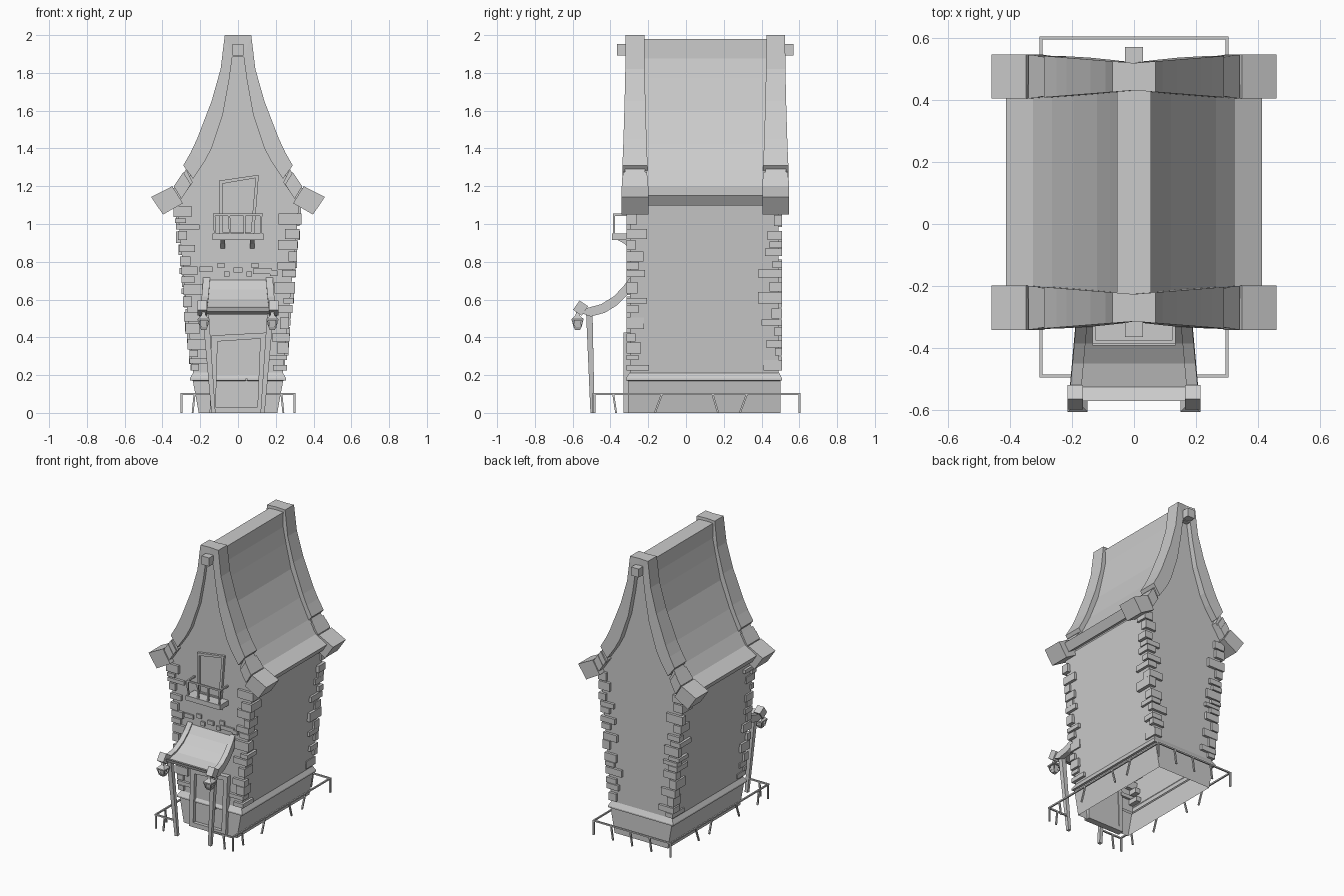
import bpy, bmesh, math, random
from mathutils import Vector, Matrix

if "Cube" in bpy.data.objects:
    bpy.data.objects.remove(bpy.data.objects["Cube"])

random.seed(4)


class Part:
    """Collects simple solids into one named mesh object."""
    def __init__(self, name):
        self.name, self.bm = name, bmesh.new()

    def box(self, c, s, rot=(0, 'Y')):
        m = Matrix.Translation(c) @ Matrix.Rotation(rot[0], 4, rot[1]) @ Matrix.Diagonal((*s, 1))
        bmesh.ops.create_cube(self.bm, size=1, matrix=m)

    def loft(self, stations, cap_start=True, cap_end=True):
        rings = [[self.bm.verts.new(p) for p in st] for st in stations]
        n = len(rings[0])
        for a, b in zip(rings, rings[1:]):
            for i in range(n):
                self.bm.faces.new((a[i], a[(i + 1) % n], b[(i + 1) % n], b[i]))
        if cap_start:
            self.bm.faces.new(rings[0][::-1])
        if cap_end:
            self.bm.faces.new(rings[-1])

    def bar(self, a, b, w0, w1=None):
        a, b = Vector(a), Vector(b)
        d = (b - a).normalized()
        u = d.cross(Vector((0, 1, 0)) if abs(d.y) < 0.9 else Vector((1, 0, 0))).normalized()
        v = d.cross(u)
        ring = lambda p, w: [p + (u * i + v * j) * w / 2 for i, j in ((1, 1), (-1, 1), (-1, -1), (1, -1))]
        self.loft([ring(a, w0), ring(b, w1 or w0)])

    def done(self):
        bmesh.ops.recalc_face_normals(self.bm, faces=self.bm.faces)
        me = bpy.data.meshes.new(self.name)
        self.bm.to_mesh(me)
        self.bm.free()
        ob = bpy.data.objects.new(self.name, me)
        bpy.context.collection.objects.link(ob)
        return ob


def rect(x, y0, y1, z):
    return [(-x, y0, z), (x, y0, z), (x, y1, z), (-x, y1, z)]


Y0, Y1 = -0.297, 0.49          # front and back wall planes
YC = 0.105                     # middle of the roof
wall_x = lambda z: 0.235 + (z - 0.2) * 0.098

# tall flaring walls with curved gables, open underneath
half = [(0.235, 0.18), (0.325, 1.12), (0.29, 1.18), (0.25, 1.265), (0.165, 1.41),
        (0.10, 1.6), (0.06, 1.8), (0.03, 1.92)]
prof = half + [(-x, z) for x, z in reversed(half)]
p = Part("walls")
p.loft([[(x, y, z) for x, z in prof] for y in (Y0, Y1)])
bmesh.ops.delete(p.bm, geom=[f for f in p.bm.faces if all(v.co.z < 0.19 for v in f.verts)], context='FACES')
p.done()

# foundation and sloped ledge
p = Part("foundation")
p.loft([rect(0.208, -0.308, 0.5, 0), rect(0.24, -0.308, 0.5, 0.175)], False, False)
p.done()
p = Part("foundation_ledge")
p.loft([rect(0.24, -0.308, 0.5, 0.17), rect(0.255, -0.318, 0.508, 0.172),
        rect(0.255, -0.318, 0.508, 0.183), rect(0.236, -0.298, 0.491, 0.215)], False, False)
p.done()

# irregular corner stones
p = Part("corner_stones")
for sx in (-1, 1):
    for y, sy in ((Y0, 1), (Y1, -1)):
        z, k = 0.225, 0
        while z < 1.06:
            h = random.uniform(0.025, 0.062)
            wx, wy = (random.uniform(0.03, 0.06), random.uniform(0.06, 0.12))
            if k % 2:
                wx, wy = random.uniform(0.07, 0.11), random.uniform(0.02, 0.06)
            out = random.uniform(0.008, 0.022)
            xo = wall_x(z + h / 2) + out
            p.box((sx * (xo - (wx + out) / 2), y + sy * (wy / 2 - 0.012), z + h / 2), (wx + out, wy + 0.012, h))
            z += h + random.choice((0.004, 0.008, 0.025))
            k += 1
p.done()

# loose bricks on the front above the porch
p = Part("front_bricks")
for x, z, w in ((-0.17, 0.76, 0.07), (-0.09, 0.78, 0.035), (0, 0.757, 0.045), (0.09, 0.78, 0.035),
                (0.13, 0.75, 0.1), (-0.06, 0.735, 0.03), (0.06, 0.735, 0.03), (0.19, 0.74, 0.04)):
    p.box((x, Y0 - 0.002, z), (w, 0.02, 0.028))
p.done()

# roof panels between the gable boards
top = [(0.05, 1.9), (0.078, 1.77), (0.12, 1.6), (0.195, 1.42), (0.265, 1.285), (0.325, 1.2), (0.413, 1.15)]
low = [(0.01, 1.88), (0.04, 1.75), (0.08, 1.57), (0.15, 1.39), (0.225, 1.24), (0.285, 1.16), (0.378, 1.097)]
p = Part("roof_panels")
for s in (-1, 1):
    p.loft([[(s * a, -0.24, b), (s * a, 0.45, b), (s * c, 0.45, d), (s * c, -0.24, d)]
            for (a, b), (c, d) in zip(top, low)])
p.done()

# ridge cap and projecting ridge beam
p = Part("ridge_cap")
p.box((0, YC, 1.925), (0.11, 0.68, 0.11))
p.done()
p = Part("ridge_beam")
p.box((0, 0.1025, 1.922), (0.058, 0.935, 0.06))
p.done()

# curved gable boards at both ends, with grooved lower pieces and end blocks
board = [(0, 2.0, 0, 1.885), (0.07, 2.0, 0.03, 1.885), (0.092, 1.82, 0.047, 1.76), (0.14, 1.65, 0.08, 1.58),
         (0.217, 1.45, 0.14, 1.4), (0.25, 1.38, 0.18, 1.325), (0.29, 1.31, 0.238, 1.24)]
core = [(0.275, 1.29, 0.24, 1.22), (0.345, 1.18, 0.305, 1.13)]
strap = [(0.29, 1.275, 0.25, 1.21), (0.31, 1.245, 0.27, 1.178), (0.34, 1.2, 0.30, 1.133)]
block = [(0.348, 1.2, 0.292, 1.11), (0.46, 1.143, 0.397, 1.05)]
p = Part("gable_boards")
for yc, sy in ((-0.27, 1), (0.475, -1)):
    def ring(s, sx, dw=0.0):
        w = 0.044 + 0.026 * min(1, abs(s[0]) / 0.33) + dw
        return [(sx * s[0], yc - w, s[1]), (sx * s[0], yc + w, s[1]),
                (sx * s[2], yc + w, s[3]), (sx * s[2], yc - w, s[3])]
    p.loft([ring(s, -1) for s in board[:0:-1]] + [ring(s, 1) for s in board])
    for sx in (-1, 1):
        for seg, dw in ((core, -0.012), (strap[:2], -0.003), (strap[1:], 0), (block, 0.001)):
            p.loft([ring(s, sx, dw) for s in seg])
p.done()

# swept porch canopy with side beams
curve = [(-0.29, 0.725), (-0.335, 0.665), (-0.385, 0.615), (-0.45, 0.575), (-0.525, 0.555), (-0.57, 0.572)]
cx = lambda y: 0.166 + (-0.29 - y) * 0.09
p = Part("canopy_panel")
p.loft([[(-cx(y), y, z - 0.012), (cx(y), y, z - 0.012), (cx(y), y + 0.008, z - 0.035), (-cx(y), y + 0.008, z - 0.035)]
        for y, z in curve])
p.done()
p = Part("canopy_beams")
for s in (-1, 1):
    p.loft([[(s * (cx(y) - 0.018), y, z), (s * (cx(y) + 0.018), y, z),
             (s * (cx(y) + 0.018), y + 0.02, z - 0.045), (s * (cx(y) - 0.018), y + 0.02, z - 0.045)]
            for y, z in curve])
    p.box((s * 0.19, -0.558, 0.555), (0.05, 0.055, 0.06), (-0.6, 'X'))
p.done()

# leaning porch posts
p = Part("porch_posts")
for s in (-1, 1):
    p.bar((s * 0.13, -0.495, 0), (s * 0.172, -0.512, 0.535), 0.022, 0.034)
p.done()

# lanterns: ring, cap, four bars, tapered lamp, base
p = Part("lanterns")
for s in (-1, 1):
    def sq(w, z):
        return [(s * 0.182 + i * w, -0.574 + j * w, z) for i, j in ((-1, -1), (1, -1), (1, 1), (-1, 1))]
    p.loft([sq(0.032, 0.488), sq(0.032, 0.497), sq(0.012, 0.515), sq(0.006, 0.54)])
    p.loft([sq(0.014, 0.452), sq(0.02, 0.488)])
    p.loft([sq(0.014, 0.44), sq(0.02, 0.454)])
    for a, b in zip(sq(0.018, 0.452), sq(0.027, 0.49)):
        p.bar(a, b, 0.006)
p.done()


def crooked_frame(name, outer, t, depth):
    """Frame of four bars around a crooked quad."""
    f = Part(name)
    c = sum((Vector(q) for q in outer), Vector((0, 0))) / 4
    inner = [(x + (t if x < c.x else -t), z + (t if z < c.y else -t)) for x, z in outer]
    for i in range(4):
        j = (i + 1) % 4
        quad = (outer[i], outer[j], inner[j], inner[i])
        f.loft([[(x, y, z) for x, z in quad] for y in (Y0 - depth, Y0 + 0.01)])
    f.done()
    f = Part(name.replace("frame", "panel"))
    f.loft([[(x, y, z) for x, z in inner] for y in (Y0 - depth * 0.3, Y0 + 0.005)])
    f.done()


# upper balcony doorway and main door
crooked_frame("balcony_door_frame", [(-0.1, 0.94), (0.085, 0.94), (0.11, 1.26), (-0.1, 1.23)], 0.017, 0.018)
crooked_frame("main_door_frame", [(-0.15, 0), (0.135, 0), (0.15, 0.425), (-0.14, 0.41)], 0.032, 0.035)
p = Part("door_handle")
p.box((0.045, Y0 - 0.018, 0.175), (0.012, 0.03, 0.014))
p.done()

# balcony floor, brackets and railing
p = Part("balcony")
p.box((0, -0.342, 0.932), (0.268, 0.1, 0.034))
for x in (-0.08, 0.075):
    p.loft([[(x + d, Y0 + 0.005, 0.92), (x + d, -0.37, 0.92), (x + d, -0.325, 0.895), (x + d, Y0 + 0.005, 0.865)]
            for d in (-0.012, 0.012)])
p.done()
p = Part("balcony_railing")
p.box((0, -0.381, 1.049), (0.266, 0.011, 0.011))
for x in (-0.128, 0.128):
    p.box((x, -0.338, 1.049), (0.011, 0.09, 0.011))
for x in (-0.122, -0.042, 0.035, 0.122):
    p.bar((x, -0.381, 0.945), (x + random.uniform(-0.006, 0.006), -0.381, 1.05), 0.011)
p.done()

# low fence around the plot with a gap at the porch
p = Part("fence")
FX, FY0, FY1 = 0.305, -0.49, 0.605
for s in (-1, 1):
    p.box((s * 0.3, (FY0 + FY1) / 2, 0.1), (0.01, FY1 - FY0, 0.01))
    p.box((s * 0.225, FY0, 0.1), (0.16, 0.01, 0.01))
    for y, lean in ((FY0 + 0.005, 0), (-0.38, -0.01), (-0.14, 0.025), (0.15, -0.02), (0.31, 0.025), (0.6, 0)):
        p.bar((s * 0.3, y - lean, 0), (s * 0.3, y + lean * 0.5, 0.1), 0.01)
    p.bar((s * 0.24, FY0, 0), (s * 0.23, FY0, 0.1), 0.01)
p.box((0, 0.6, 0.1), (2 * FX, 0.01, 0.01))
for x in (-0.15, 0.0, 0.15):
    p.bar((x, 0.6, 0), (x + 0.015, 0.6, 0.1), 0.01)
p.done()
